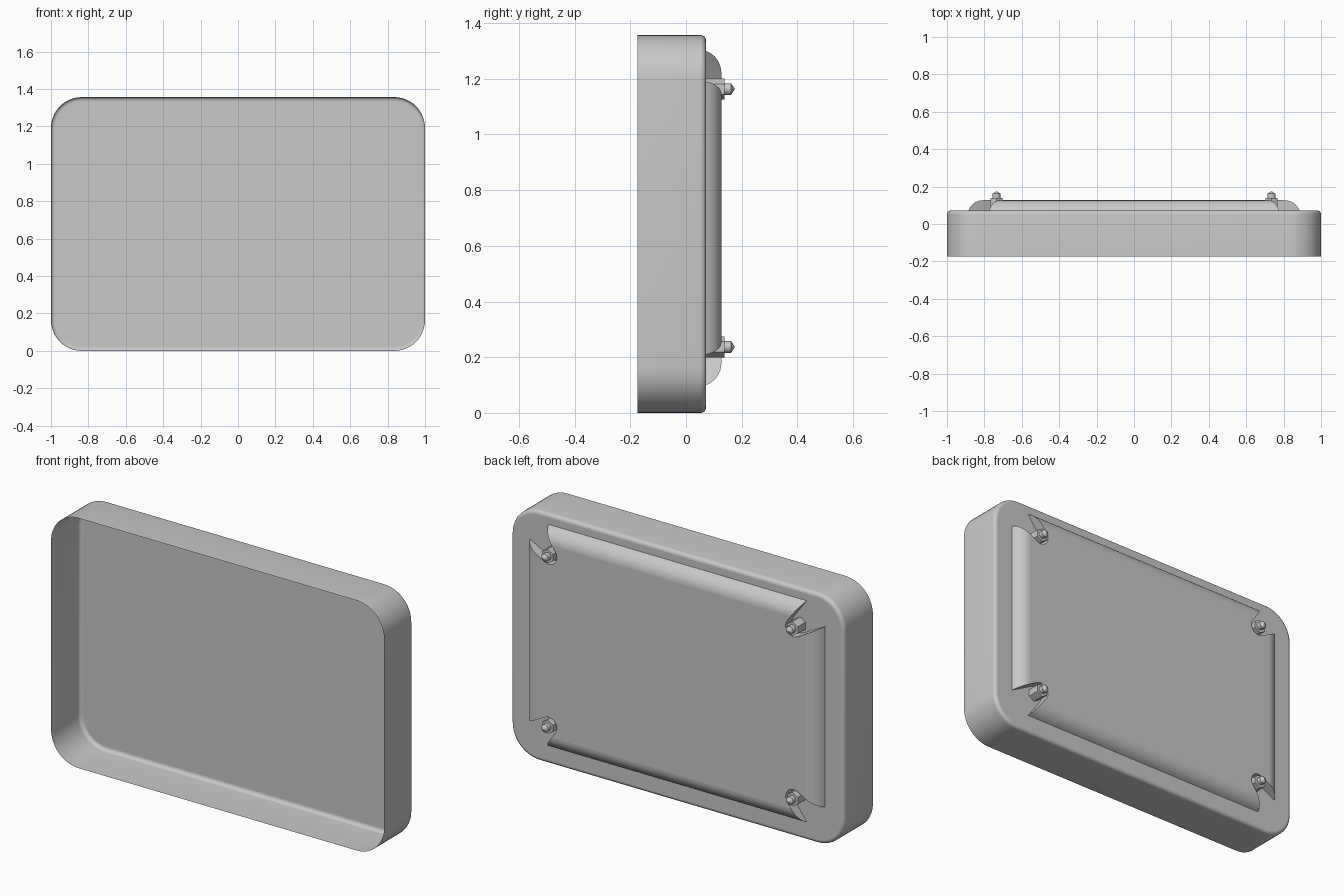
import bpy, bmesh
from math import sin, cos, radians, pi

cube = bpy.data.objects.get("Cube")
if cube:
    bpy.data.objects.remove(cube, do_unlink=True)

HEIGHT = 1.357
FRONT, BACK, COVER_TOP = -0.175, 0.072, 0.127
COVER_Z = 0.70                    # height of the cover's centre
BOLT_X, BOLT_Z = 0.735, 0.463     # bolt offset from the cover's centre
CORNERS = [(sx, sz) for sx in (-1, 1) for sz in (-1, 1)]

grey = bpy.data.materials.new("light_grey")
grey.use_nodes = True
colour = (0.58, 0.58, 0.58, 1)
grey.diffuse_color = colour
grey.node_tree.nodes["Principled BSDF"].inputs["Base Color"].default_value = colour


def add_loft(bm, rings, cap_start=True, cap_end=True):
    """Skin a stack of equal-length rings of points."""
    loops = [[bm.verts.new(p) for p in ring] for ring in rings]
    n = len(loops[0])
    for a, b in zip(loops, loops[1:]):
        for i in range(n):
            j = (i + 1) % n
            bm.faces.new((a[i], a[j], b[j], b[i]))
    if cap_start:
        bm.faces.new(loops[0][::-1])
    if cap_end:
        bm.faces.new(loops[-1])


def make_object(name, bm):
    bmesh.ops.recalc_face_normals(bm, faces=bm.faces[:])
    mesh = bpy.data.meshes.new(name)
    bm.to_mesh(mesh)
    bm.free()
    mesh.materials.append(grey)
    obj = bpy.data.objects.new(name, mesh)
    bpy.context.collection.objects.link(obj)
    return obj


def select_only(obj):
    bpy.ops.object.select_all(action='DESELECT')
    obj.select_set(True)
    bpy.context.view_layer.objects.active = obj


def smooth(obj):
    """Smooth the rounds but keep the large back faces flat."""
    select_only(obj)
    bpy.ops.object.shade_smooth_by_angle(angle=radians(30))
    for p in obj.data.polygons:
        if abs(p.normal.y) > 0.999:
            p.use_smooth = False


def rounded_rect(half_x, half_z, radius, y, centre_z, steps=12):
    ring = []
    for k, (sx, sz) in enumerate([(1, 1), (-1, 1), (-1, -1), (1, -1)]):
        for i in range(steps + 1):
            a = (k + i / steps) * pi / 2
            ring.append((sx * (half_x - radius) + radius * cos(a), y,
                         centre_z + sz * (half_z - radius) + radius * sin(a)))
    return ring


def circle(cx, cz, radius, y, sides, turn=0.0):
    return [(cx + radius * cos(turn + 2 * pi * i / sides), y,
             cz + radius * sin(turn + 2 * pi * i / sides)) for i in range(sides)]


# Tray: thin sheet shell, open at the front, filleted round the back
FILLET = 0.02
rings = [rounded_rect(1, HEIGHT / 2, 0.165, FRONT, HEIGHT / 2)]
for i in range(7):
    a = i / 6 * pi / 2
    inset = FILLET * (1 - cos(a))
    rings.append(rounded_rect(1 - inset, HEIGHT / 2 - inset, 0.165 - inset,
                              BACK - FILLET + FILLET * sin(a), HEIGHT / 2))
bm = bmesh.new()
add_loft(bm, rings, cap_start=False)
smooth(make_object("tray_shell", bm))

# Raised back cover: mitred rectangle with an arched rim
rings = []
SWEEP = radians(70)
RADIUS = (COVER_TOP - BACK) / (1 - cos(SWEEP))
for i in range(9):
    a = SWEEP * (1 - i / 8)
    inset = RADIUS * (sin(SWEEP) - sin(a))
    y = COVER_TOP - RADIUS * (1 - cos(a))
    rings.append([(sx * (0.885 - inset), y, COVER_Z + sz * (0.60 - inset))
                  for sx, sz in [(1, 1), (-1, 1), (-1, -1), (1, -1)]])
bm = bmesh.new()
add_loft(bm, rings)
cover = make_object("back_cover", bm)

# Teardrop notch cutters that open each cover corner around its bolt
notch = [(BOLT_X + 0.048 * cos(radians(a)), BOLT_Z + 0.048 * sin(radians(a)))
         for a in (146 + 158 * i / 16 for i in range(17))]
for end, mouth in ((notch[-1], (0.885, 0.49)), (notch[0], (0.775, 0.60))):
    notch.append((2 * mouth[0] - end[0], 2 * mouth[1] - end[1]))
bm = bmesh.new()
for sx, sz in CORNERS:
    add_loft(bm, [[(sx * x, y, COVER_Z + sz * z) for x, z in notch]
                  for y in (0.0, 0.25)])
cutter = make_object("notch_cutter", bm)
cutter.hide_render = True

mod = cover.modifiers.new("notches", 'BOOLEAN')
mod.operation = 'DIFFERENCE'
mod.solver = 'EXACT'
mod.object = cutter
select_only(cover)
bpy.ops.object.modifier_apply(modifier=mod.name)
bpy.data.objects.remove(cutter, do_unlink=True)

# The cover sits on the tray, so its underside is left open
bm = bmesh.new()
bm.from_mesh(cover.data)
bmesh.ops.delete(bm, geom=[f for f in bm.faces if f.normal.y < -0.9],
                 context='FACES')
bm.to_mesh(cover.data)
bm.free()
smooth(cover)

# Hex nuts and pointed bolts in the notches
for sx, sz in CORNERS:
    side = ("left" if sx > 0 else "right") + ("_upper" if sz > 0 else "_lower")
    x, z = sx * BOLT_X, COVER_Z + sz * BOLT_Z
    bm = bmesh.new()
    add_loft(bm, [circle(x, z, 0.038, y, 6, pi / 2) for y in (BACK, 0.138)],
             cap_start=False)
    make_object("nut_" + side, bm)
    bm = bmesh.new()
    add_loft(bm, [circle(x, z, r, y, 20) for r, y in
                  ((0.021, 0.13), (0.021, 0.162), (0.001, 0.175))])
    smooth(make_object("bolt_" + side, bm))
